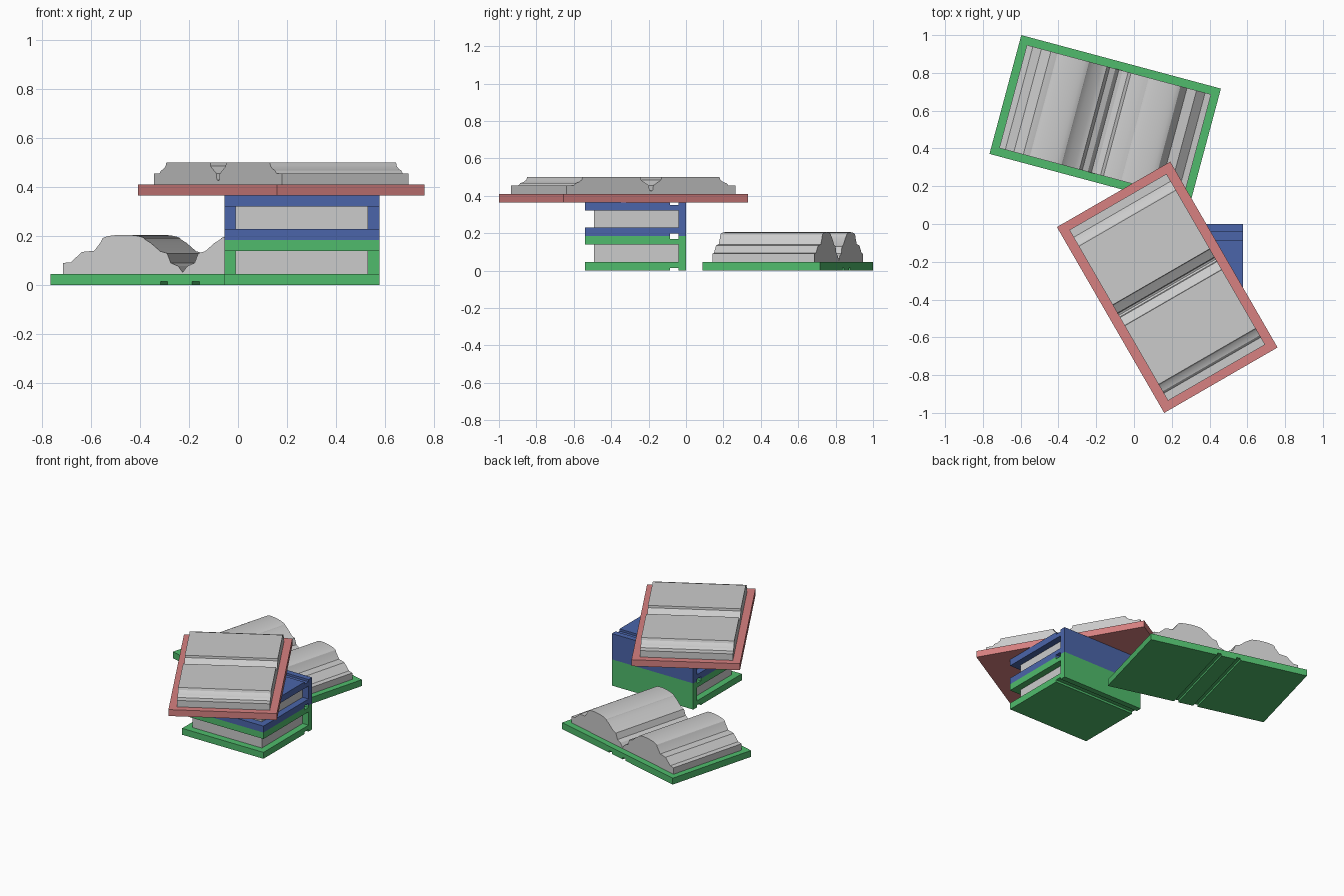
import bpy, bmesh
from math import radians, sin, cos, pi
from mathutils import Matrix

if "Cube" in bpy.data.objects:
    bpy.data.objects.remove(bpy.data.objects["Cube"])


def material(name, rgb):
    m = bpy.data.materials.new(name)
    m.diffuse_color = (*rgb, 1)
    m.use_nodes = True
    m.node_tree.nodes["Principled BSDF"].inputs["Base Color"].default_value = m.diffuse_color
    return m


GREEN = material("green_cloth", (0.08, 0.50, 0.15))
BLUE = material("blue_cloth", (0.07, 0.13, 0.40))
RED = material("red_cloth", (0.68, 0.22, 0.22))


def extrude_profile(name, profile, depth, loc, angle=0, mat=None):
    """Profile of (across, up) points, extruded along local y, centred."""
    bm = bmesh.new()
    face = bm.faces.new([bm.verts.new((a, -depth / 2, z)) for a, z in profile])
    ext = bmesh.ops.extrude_face_region(bm, geom=[face])
    moved = [g for g in ext["geom"] if isinstance(g, bmesh.types.BMVert)]
    bmesh.ops.translate(bm, verts=moved, vec=(0, depth, 0))
    bmesh.ops.recalc_face_normals(bm, faces=bm.faces)
    me = bpy.data.meshes.new(name)
    bm.to_mesh(me)
    bm.free()
    ob = bpy.data.objects.new(name, me)
    bpy.context.collection.objects.link(ob)
    ob.matrix_world = Matrix.Translation(loc) @ Matrix.Rotation(radians(angle), 4, "Z")
    if mat:
        me.materials.append(mat)
    bpy.ops.object.select_all(action="DESELECT")
    ob.select_set(True)
    bpy.context.view_layer.objects.active = ob
    bpy.ops.object.shade_smooth_by_angle(angle=radians(28))
    return ob


def mirrored(half):
    """Complete a profile given from its centre line outwards."""
    return half + [(-a, z) for a, z in reversed(half) if a > 0]


# Closed books: C-shaped cover with hinge grooves, and a page block
def closed_book(name, z0, h, mat):
    t, g, back = 0.045, 0.015, 0.04
    cover = [(0, 0), (0, h), (-back, h), (-back, h - g), (-0.085, h - g), (-0.085, h),
             (-0.54, h), (-0.54, h - t), (-back, h - t), (-back, t), (-0.54, t),
             (-0.54, 0), (-0.085, 0), (-0.085, g), (-back, g), (-back, 0)]
    extrude_profile(name + "_cover", cover, 0.632, (0.26, 0, z0), 90, mat)
    pages = [(-back, t), (-back, h - t), (-0.492, h - t), (-0.492, t)]
    extrude_profile(name + "_pages", pages, 0.54, (0.26, 0, z0), 90)


closed_book("green_closed_book", 0, 0.184, GREEN)
closed_book("blue_closed_book", 0.184, 0.181, BLUE)

# Green open book: grooved cover, stepped pages with rounded crests
loc = (-0.1525, 0.544, 0)
cover = mirrored([(0, 0.045), (0.547, 0.045), (0.547, 0), (0.082, 0), (0.082, 0.015),
                  (0.052, 0.015), (0.052, 0), (0, 0)])
extrude_profile("green_open_cover", cover, 0.651, loc, -15, GREEN)

crest = [(0.25 - 0.09 * cos(pi * i / 12), 0.187 + 0.018 * sin(pi * i / 12)) for i in range(13)]
half = [(0, 0.052), (0.02, 0.078), (0.05, 0.09), (0.066, 0.13), (0.095, 0.138),
        (0.135, 0.172)] + crest + [(0.345, 0.176), (0.373, 0.14), (0.425, 0.135),
                                   (0.472, 0.093), (0.505, 0.09), (0.505, 0.045), (0, 0.045)]
extrude_profile("green_open_pages", mirrored(half), 0.565, loc, -15)

# Red open book lying on the stack: flat pages with a narrow gutter
loc = (0.176, -0.335, 0.365)
cover = [(-0.568, 0), (0.568, 0), (0.568, 0.045), (-0.568, 0.045)]
extrude_profile("red_open_cover", cover, 0.693, loc, -60, RED)

half = [(0, 0.06), (0.01, 0.064), (0.014, 0.09), (0.05, 0.112), (0.062, 0.12), (0.064, 0.135),
        (0.422, 0.135), (0.428, 0.12), (0.445, 0.108), (0.465, 0.102), (0.477, 0.09),
        (0.522, 0.09), (0.522, 0.045), (0, 0.045)]
extrude_profile("red_open_pages", mirrored(half), 0.594, loc, -60)
